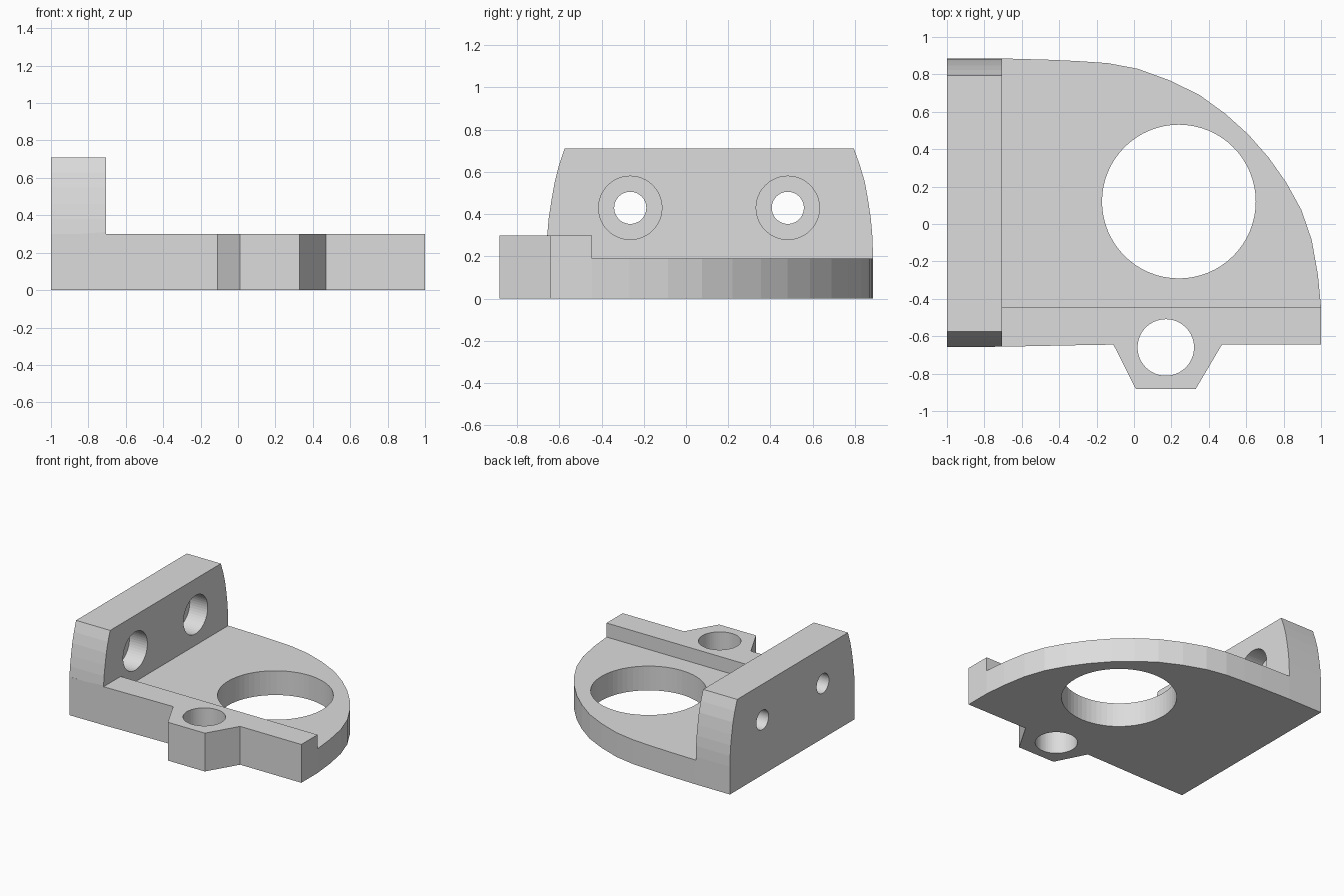
import bpy, bmesh, math
from mathutils import Matrix, Vector

if "Cube" in bpy.data.objects:
    bpy.data.objects.remove(bpy.data.objects["Cube"])

grey = bpy.data.materials.new("plain grey")
grey.diffuse_color = (0.72, 0.72, 0.72, 1)
grey.use_nodes = True
grey.node_tree.nodes["Principled BSDF"].inputs["Base Color"].default_value = grey.diffuse_color


def prism(name, points, start, direction):
    """Extrude a closed 3D polygon along a direction."""
    bm = bmesh.new()
    face = bm.faces.new([bm.verts.new(Vector(p) + Vector(start)) for p in points])
    new = bmesh.ops.extrude_face_region(bm, geom=[face])["geom"]
    moved = [v for v in new if isinstance(v, bmesh.types.BMVert)]
    bmesh.ops.translate(bm, verts=moved, vec=direction)
    bmesh.ops.recalc_face_normals(bm, faces=bm.faces)
    mesh = bpy.data.meshes.new(name)
    bm.to_mesh(mesh)
    bm.free()
    mesh.materials.append(grey)
    obj = bpy.data.objects.new(name, mesh)
    bpy.context.collection.objects.link(obj)
    return obj


def circle(r, axis, n=64):
    pts = []
    for i in range(n):
        a = 2 * math.pi * i / n
        c, s = r * math.cos(a), r * math.sin(a)
        pts.append((c, s, 0) if axis == "z" else (0, c, s))
    return pts


def cut(target, tool, operation="DIFFERENCE"):
    mod = target.modifiers.new(tool.name, "BOOLEAN")
    mod.operation, mod.object, mod.solver = operation, tool, "EXACT"
    bpy.context.view_layer.objects.active = target
    bpy.ops.object.modifier_apply(modifier=mod.name)
    bpy.data.objects.remove(tool)


# Plan outline: curved back and right edge, straight front with a tapered lug
outline = [(-1, 0.885), (-0.7, 0.885), (-0.45, 0.878), (-0.3, 0.871),
           (-0.14, 0.86), (0.02, 0.83), (0.19, 0.768), (0.35, 0.69),
           (0.49, 0.588), (0.61, 0.48), (0.72, 0.355), (0.815, 0.22),
           (0.895, 0.075), (0.95, -0.085), (0.983, -0.27), (1, -0.445),
           (1, -0.645), (0.47, -0.645), (0.33, -0.882), (0.01, -0.882),
           (-0.11, -0.645), (-0.25, -0.647), (-0.7, -0.656), (-1, -0.658)]
bracket = prism("mounting_bracket", [(x, y, 0) for x, y in outline],
                (0, 0, 0), (0, 0, 0.71))

# Upright wall's bowed ends
ends = [(-1.2, -0.2), (-1.2, 0.3), (-0.657, 0.3), (-0.65, 0.38), (-0.638, 0.46),
        (-0.622, 0.55), (-0.602, 0.63), (-0.575, 0.71), (-0.575, 0.9),
        (0.795, 0.9), (0.795, 0.71), (0.824, 0.63), (0.847, 0.55),
        (0.863, 0.46), (0.875, 0.38), (0.882, 0.3), (0.886, 0.19),
        (1.2, 0.19), (1.2, -0.2)]
cut(bracket, prism("wall_ends", [(0, y, z) for y, z in ends],
                   (-1.2, 0, 0), (2.4, 0, 0)), "INTERSECT")

# Space above the plate and the raised front ledge
step = [(-1.2, 0.3), (-0.445, 0.3), (-0.445, 0.19), (1.2, 0.19), (1.2, 1), (-1.2, 1)]
cut(bracket, prism("step_space", [(0, y, z) for y, z in step],
                   (-0.705, 0, 0), (2, 0, 0)))

# Large plate opening and lug hole
for name, x, y, r in (("plate_hole", 0.24, 0.12, 0.411), ("lug_hole", 0.17, -0.66, 0.151)):
    cut(bracket, prism(name, circle(r, "z"), (x, y, -0.2), (0, 0, 1.2)))

# Counterbored screw holes through the wall
for y in (-0.264, 0.482):
    cut(bracket, prism("screw_hole", circle(0.076, "x", 48), (-1.2, y, 0.43), (0.6, 0, 0)))
    cut(bracket, prism("counterbore", circle(0.15, "x", 48), (-0.86, y, 0.43), (0.3, 0, 0)))
